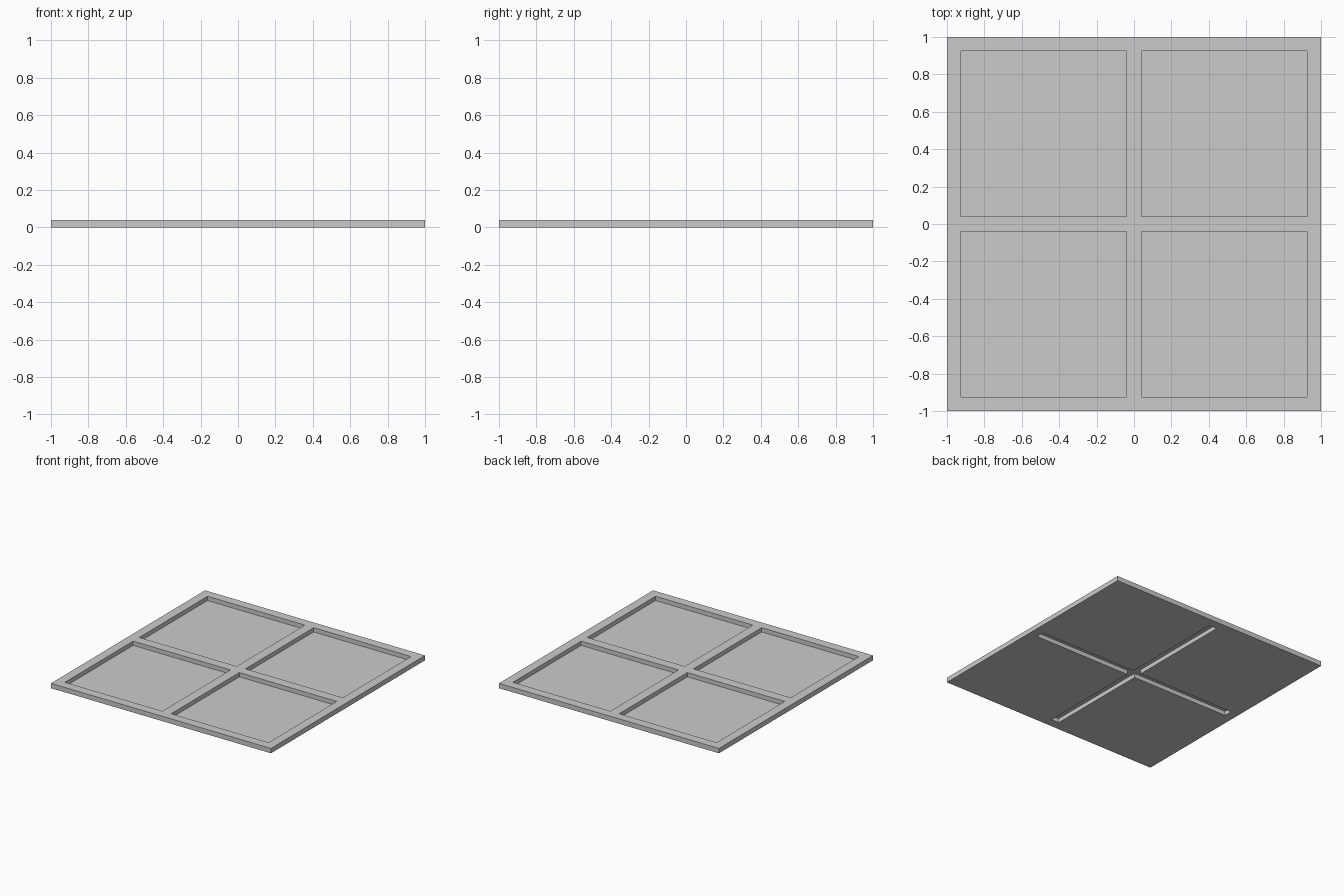
import bpy

if "Cube" in bpy.data.objects:
    bpy.data.objects.remove(bpy.data.objects["Cube"])

HEIGHT = 0.04     # overall thickness
SHEET = 0.005     # wall thickness of pocket floors and hollow ribs
RIB = 0.04        # half width of the centre ribs
INNER = 0.925     # inner edge of the border


def box(name, lo, hi):
    """Axis-aligned box whose object origin stays at the world centre."""
    bpy.ops.mesh.primitive_cube_add(size=1)
    ob = bpy.context.object
    ob.name = name
    for v in ob.data.vertices:
        v.co = [(a + b) / 2 + c * (b - a) for a, b, c in zip(lo, hi, v.co)]
    return ob


def cut(target, cutter):
    """Subtract a hidden helper from the target."""
    mod = target.modifiers.new(cutter.name, 'BOOLEAN')
    mod.operation = 'DIFFERENCE'
    mod.solver = 'EXACT'
    mod.object = cutter
    cutter.hide_render = True
    cutter.display_type = 'WIRE'


# Square panel body
panel = box("window_panel", (-1, -1, 0), (1, 1, HEIGHT))

# Four square pockets in the top
pockets = box("pocket_cutter", (RIB, RIB, SHEET), (INNER, INNER, HEIGHT + 0.05))
mirror = pockets.modifiers.new("four_pockets", 'MIRROR')
mirror.use_axis = (True, True, False)
mirror.use_mirror_merge = False
cut(panel, pockets)

# Crossing grooves that hollow the ribs from below
w = RIB - SHEET
cut(panel, box("groove_cutter_x", (-INNER, -w, -0.05), (INNER, w, HEIGHT - SHEET)))
cut(panel, box("groove_cutter_y", (-w, -INNER, -0.05), (w, INNER, HEIGHT - SHEET)))

# Bake the cuts and drop the helpers
bpy.context.view_layer.update()
deps = bpy.context.evaluated_depsgraph_get()
baked = bpy.data.meshes.new_from_object(panel.evaluated_get(deps))
panel.modifiers.clear()
panel.data = baked
for ob in list(bpy.data.objects):
    if ob != panel:
        bpy.data.objects.remove(ob)
